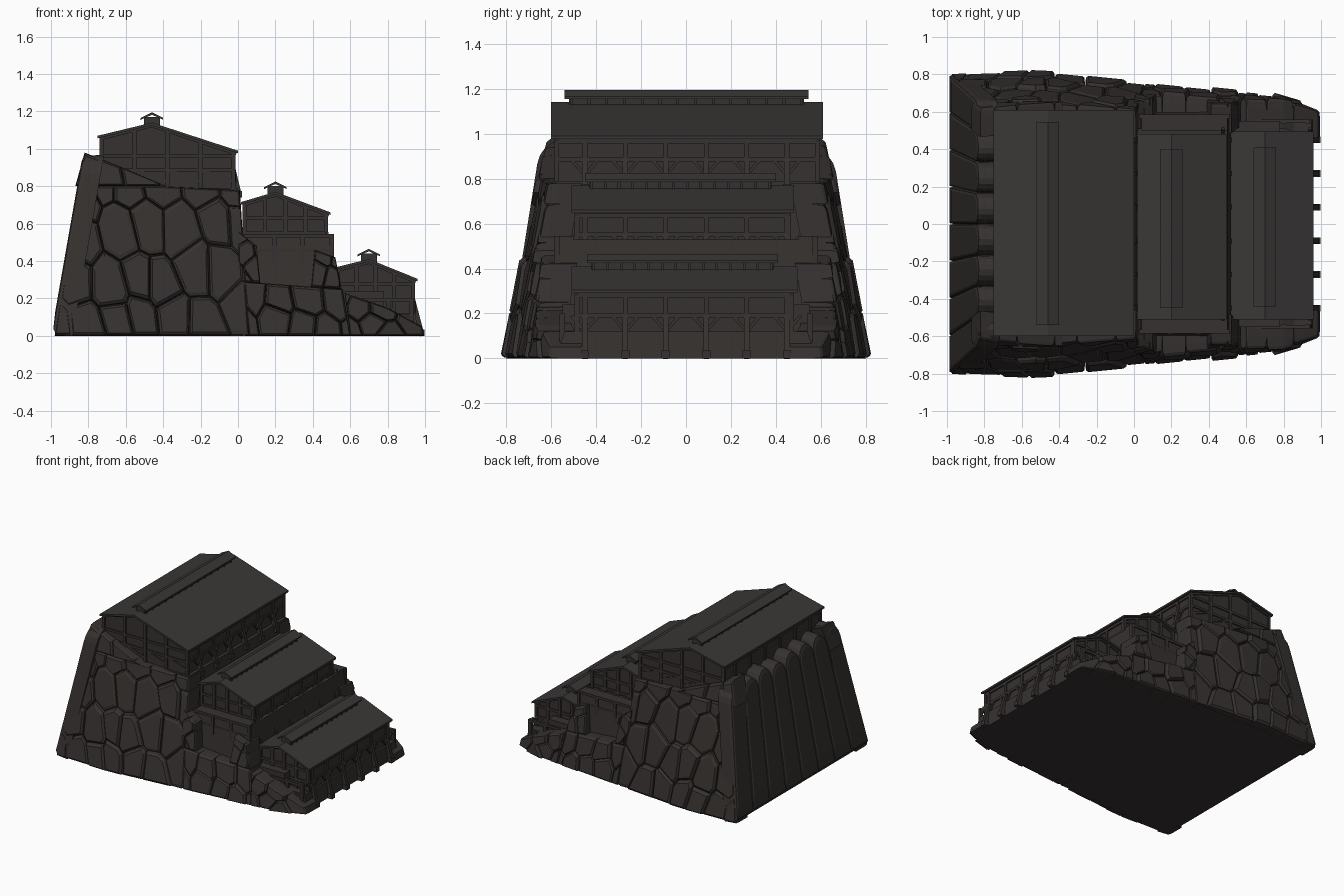
import bpy, bmesh, math, random
from mathutils import Vector, Matrix

if "Cube" in bpy.data.objects:
    bpy.data.objects.remove(bpy.data.objects["Cube"])

random.seed(7)


def material(name, rgb):
    m = bpy.data.materials.new(name)
    m.diffuse_color = (*rgb, 1)
    m.use_nodes = True
    m.node_tree.nodes["Principled BSDF"].inputs["Base Color"].default_value = m.diffuse_color
    return m


ROCK = material("dark rock", (0.036, 0.031, 0.029))
WOOD = material("dark timber", (0.036, 0.031, 0.029))
ROOF = material("roof sheet", (0.042, 0.038, 0.037))


def finish(name, bm, mat):
    bmesh.ops.recalc_face_normals(bm, faces=bm.faces)
    me = bpy.data.meshes.new(name)
    bm.to_mesh(me)
    bm.free()
    me.materials.append(mat)
    ob = bpy.data.objects.new(name, me)
    bpy.context.collection.objects.link(ob)
    return ob


def loft(bm, rings):
    """Closed solid through rings with equal point counts."""
    vs = [[bm.verts.new(p) for p in r] for r in rings]
    n = len(vs[0])
    bm.faces.new(vs[0])
    bm.faces.new(vs[-1])
    for a, b in zip(vs, vs[1:]):
        for i in range(n):
            j = (i + 1) % n
            bm.faces.new((a[i], a[j], b[j], b[i]))


def prism(bm, pts, y0, y1):
    loft(bm, [[(x, y, z) for x, z in pts] for y in (y0, y1)])


def box(bm, x0, x1, y0, y1, z0, z1):
    prism(bm, [(x0, z0), (x1, z0), (x1, z1), (x0, z1)], y0, y1)


def beam(bm, p, q, w=0.02):
    p, q = Vector(p), Vector(q)
    d = q - p
    m = Matrix.Translation((p + q) / 2) @ d.to_track_quat('Z', 'Y').to_matrix().to_4x4()
    bmesh.ops.create_cube(bm, size=1, matrix=m @ Matrix.Diagonal((w, w, d.length, 1)))


# ---------- rock ----------
def clip(poly, p, n):
    """Keep the part of a convex polygon on the negative side of a line."""
    out = []
    for a, b in zip(poly, poly[1:] + poly[:1]):
        da, db = (a - p).dot(n), (b - p).dot(n)
        if da <= 0:
            out.append(a)
        if da * db < 0:
            out.append(a + (b - a) * (da / (da - db)))
    return out


def cells(region, du, dv):
    """Irregular leaning stones filling a convex region (Voronoi cells)."""
    region = [Vector(p) for p in region]
    us, vs = [p.x for p in region], [p.y for p in region]
    seeds = []
    row, v = 0, min(vs) + dv * 0.4
    while v < max(vs) + dv:
        u = min(us) - du * (0.5 if row % 2 else 0)
        while u < max(us) + du:
            seeds.append(Vector((u + random.uniform(-.3, .3) * du,
                                 v + random.uniform(-.35, .35) * dv)))
            u += du
        v += dv
        row += 1
    k = (du / dv) ** 2
    for s in seeds:
        c = region
        for t in seeds:
            if t is not s and len(c) > 2:
                d = t - s
                c = clip(c, (s + t) / 2, Vector((d.x + 0.15 * d.y, d.y * k + 0.15 * d.x)))
        if len(c) > 2:
            yield c


def stone(bm, poly, place, out, back=0.12):
    c = sum(poly, Vector((0, 0))) / len(poly)
    ring = lambda s, d: [place(*(c + (p - c) * s), d) for p in poly]
    if max((p - c).length for p in poly) > 0.025:
        loft(bm, [ring(1, -back), ring(.99, -.015), ring(.95, out * .6), ring(.82, out)])


def half_width(x):
    pts = [(-1, .775), (-.5, .79), (0, .74), (.5, .69), (.8, .66), (1, .58)]
    for (a, ya), (b, yb) in zip(pts, pts[1:]):
        if x <= b:
            return ya + (yb - ya) * (x - a) / (b - a)
    return pts[-1][1]


REGIONS = [
    ([(-.98, 0), (.06, 0), (.01, .78), (-.4, .80), (-.86, .80)], .17, .24),
    ([(-.87, .8), (-.38, .8), (-.62, .90), (-.82, .98)], .16, .2),
    ([(.06, 0), (.60, 0), (.56, .25), (.03, .29)], .15, .17),
    ([(.0, .29), (.12, .28), (.10, .48), (.0, .56)], .1, .11),
    ([(.39, .26), (.555, .25), (.52, .42), (.41, .46)], .1, .12),
    ([(.60, 0), (.995, 0), (.985, .05), (.8, .15), (.57, .23)], .13, .12),
]
bm = bmesh.new()
for region, du, dv in REGIONS:
    for poly in cells(region, du, dv):
        out = random.uniform(.015, .04)
        for s in (-1, 1):
            stone(bm, poly, lambda u, v, d: (u, s * (half_width(u) - .2 * v + d), v), out)
finish("side_stones", bm, ROCK)

# tall round-topped columns along the back
bm = bmesh.new()
for i in range(8):
    u0, w, top = -.8 + .2 * i, .2, random.uniform(.92, .96)
    poly = [Vector((u0, 0)), Vector((u0 + w, 0))]
    for k in range(9):
        a = math.pi * k / 8
        poly.append(Vector((u0 + w / 2 + w / 2 * math.cos(a), top - .09 + .1 * math.sin(a))))
    stone(bm, poly, lambda u, v, d: (-.985 + .175 * v - d, u * (1 - .2 * v), v), .015, .1)
finish("back_columns", bm, ROCK)

# solid stepped core: x0, x1, half depth at the bottom, then at the top, top height
bm = bmesh.new()
for x0, x1, y0, X0, X1, y1, z in [(-.93, .04, .74, -.78, .0, .59, .79),
                                  (0, .54, .62, 0, .5, .575, .53),
                                  (.5, .96, .58, .5, .95, .54, .12)]:
    loft(bm, [[(x0, -y0, 0), (x1, -y0, 0), (x1, y0, 0), (x0, y0, 0)],
              [(X0, -y1, z), (X1, -y1, z), (X1, y1, z), (X0, y1, z)]])
finish("rock_core", bm, ROCK)


# ---------- buildings ----------
def building(tag, xl, xr, ridge, zl, zr, zt, base, rail, y0, y1, m0, m1, foot):
    """xl/xr eaves, zl/zr eave heights, ridge and zt the peak, m0/m1 lantern ends."""
    a, b, ya, yb = xl + .02, xr - .025, y0 + .025, y1 - .025
    roof_z = lambda x: zt + ((zl - zt) * (ridge - x) / (ridge - xl) if x < ridge
                             else (zr - zt) * (x - ridge) / (xr - ridge))
    # walls
    bm = bmesh.new()
    prism(bm, [(a, base), (b, base), (b, roof_z(b) - .012), (ridge, zt - .012),
               (a, roof_z(a) - .012)], ya, yb)
    finish(tag + "_walls", bm, WOOD)
    # roof
    bm = bmesh.new()
    t = .014
    prism(bm, [(xl, zl - t), (ridge, zt - t), (xr, zr - t), (xr, zr), (ridge, zt), (xl, zl)], y0, y1)
    finish(tag + "_roof", bm, ROOF)
    # ridge lantern
    bm = bmesh.new()
    box(bm, ridge - .035, ridge + .035, m0 + .02, m1 - .02, zt - .03, zt + .03)
    n = 14
    for i in range(n):
        y = m0 + .03 + (m1 - m0 - .06) * i / (n - 1)
        box(bm, ridge - .042, ridge + .042, y - .006, y + .006, zt - .03, zt + .025)
    finish(tag + "_lantern", bm, WOOD)
    bm = bmesh.new()
    prism(bm, [(ridge - .06, zt + .015), (ridge, zt + .042), (ridge + .06, zt + .015),
               (ridge + .06, zt + .025), (ridge, zt + .055), (ridge - .06, zt + .025)], m0, m1)
    finish(tag + "_lantern_roof", bm, ROOF)
    # timber frame
    bm = bmesh.new()
    ys = [ya, -.45, -.27, -.09, .09, .27, .45, yb]
    for x, ze in ((a, zl), (b, zr)):
        for y in ys:
            beam(bm, (x, y, base), (x, y, ze - .015), .022)
        for z in (rail, ze - .025):
            beam(bm, (x, ya, z), (x, yb, z), .02)
    for i, y in enumerate(ys[1:-1]):
        beam(bm, (b, y, rail), (foot[0], y, foot[1]), .026)
        box(bm, foot[0] - .035, foot[0] + .012, y - .018, y + .018, foot[1], foot[1] + .035)
        for s in (-1, 1):
            beam(bm, (b + .006, y, rail - .07), (b + .006, y + s * .06, rail), .014)
    for y in (ya, yb):
        for i in range(5):
            x = a + (b - a) * i / 4
            beam(bm, (x, y, base), (x, y, roof_z(x) - .012), .022)
            if i < 4:
                x2 = a + (b - a) * (i + 1) / 4
                beam(bm, (x, y, rail), (x2, y, rail - .06), .014)
        for z in (rail, zr - .03):
            beam(bm, (a, y, z), (b, y, z), .018)
        for x, z in ((xl, zl), (xr, zr)):
            beam(bm, (x + (.01 if x == xl else -.01), y, z - .016), (ridge, y, zt - .016), .018)
    finish(tag + "_frame", bm, WOOD)


building("upper_house", -.75, .0, -.46, 1.07, .99, 1.14, .76, .885, -.6, .61, -.54, .545, (.01, .74))
building("middle_house", .015, .495, .2, .715, .66, .77, .45, .55, -.51, .48, -.45, .40, (.515, .33))
building("lower_house", .515, .96, .70, .365, .305, .41, .0, .19, -.51, .495, -.44, .41, (.985, .0))

# side ledges: planks and posts beside the middle and lower houses
bm = bmesh.new()
for s in (-1, 1):
    for x0, x1, z0, z1, y in [(.04, .5, .28, .545, .575), (.55, .93, .0, .20, .55)]:
        n = 4
        for i in range(n):
            x = x0 + (x1 - x0) * i / (n - 1)
            beam(bm, (x, s * y, z0), (x, s * y, z1), .024)
        beam(bm, (x0, s * y, z1 - .01), (x1, s * y, z1 - .01), .02)
        beam(bm, (x0, s * y, z1 - .09), (x1, s * y, z1 - .09), .016)
    box(bm, .04, .5, min(s * .5, s * .575), max(s * .5, s * .575), .53, .545)
    box(bm, .53, .78, min(s * .48, s * .55), max(s * .48, s * .55), .1, .24)
finish("side_ledges", bm, WOOD)
